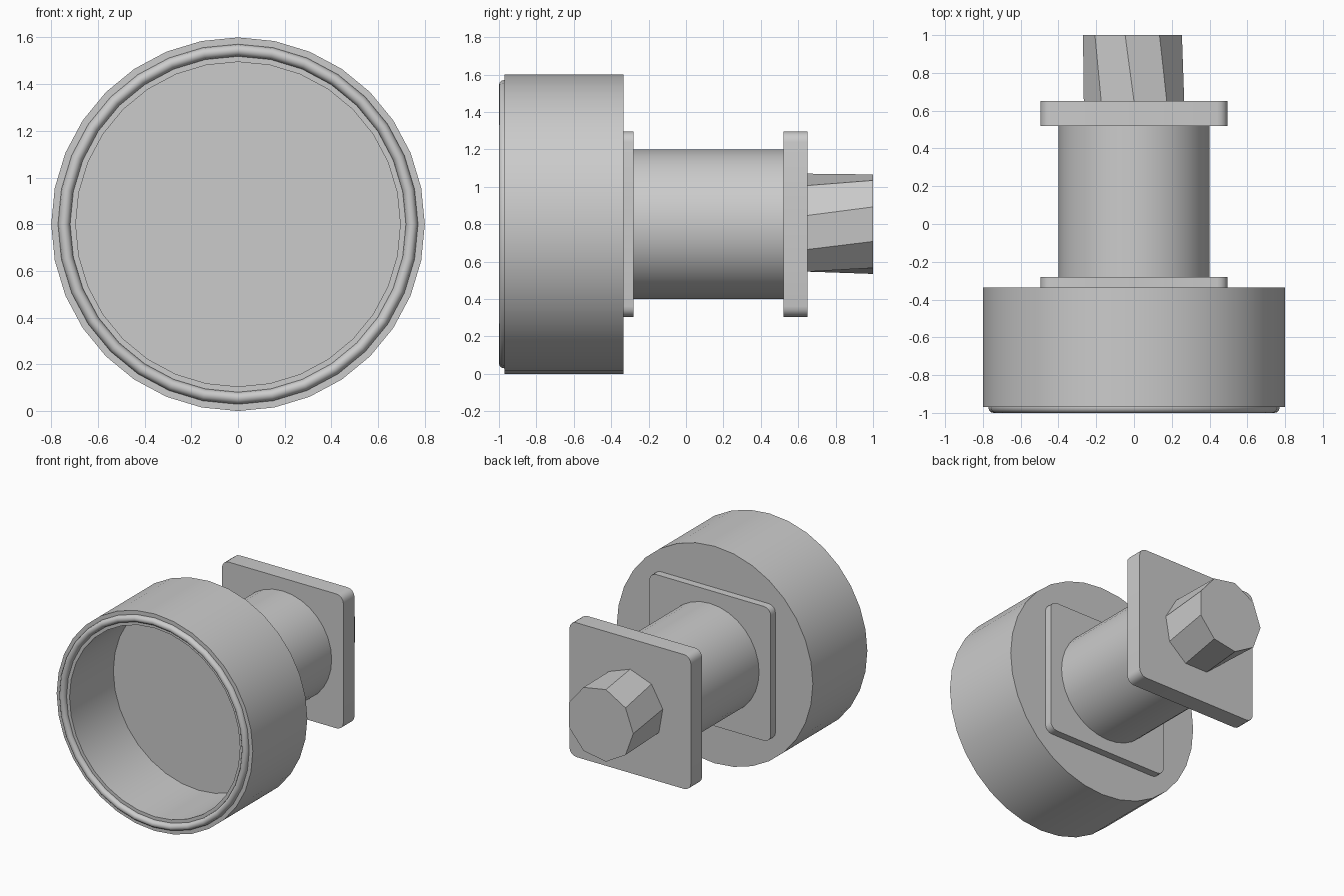
import bpy, bmesh
from math import sin, cos, pi, radians

if "Cube" in bpy.data.objects:
    bpy.data.objects.remove(bpy.data.objects["Cube"])

AXIS_Z = 0.8


def finish(name, bm, smooth=True):
    bmesh.ops.recalc_face_normals(bm, faces=bm.faces[:])
    mesh = bpy.data.meshes.new(name)
    bm.to_mesh(mesh)
    bm.free()
    obj = bpy.data.objects.new(name, mesh)
    bpy.context.collection.objects.link(obj)
    if smooth:
        bpy.ops.object.select_all(action='DESELECT')
        obj.select_set(True)
        bpy.context.view_layer.objects.active = obj
        bpy.ops.object.shade_smooth_by_angle(angle=radians(35))
    return obj


def loft(name, rings, cap=True, closed=False):
    """Skin rings of (x, y, z) points that all have the same count."""
    bm = bmesh.new()
    vs = [[bm.verts.new(p) for p in ring] for ring in rings]
    pairs = list(zip(vs, vs[1:])) + ([(vs[-1], vs[0])] if closed else [])
    for a, b in pairs:
        n = len(a)
        for i in range(n):
            j = (i + 1) % n
            bm.faces.new((a[i], a[j], b[j], b[i]))
    if cap:
        bm.faces.new(vs[0])
        bm.faces.new(vs[-1])
    return finish(name, bm)


def circle(r, y, n=32, start=0.0):
    return [(r * cos(start + 2 * pi * i / n), y,
             AXIS_Z + r * sin(start + 2 * pi * i / n)) for i in range(n)]


def rounded_square(half, r, y, steps=4):
    pts = []
    for k, (sx, sz) in enumerate(((1, 1), (-1, 1), (-1, -1), (1, -1))):
        for s in range(steps + 1):
            a = pi / 2 * (k + s / steps)
            pts.append((sx * (half - r) + r * cos(a), y,
                        AXIS_Z + sz * (half - r) + r * sin(a)))
    return pts


# Hollow cup: back face, outer wall, front lip, inner wall, floor
loft("cup", [circle(0.8, -0.335), circle(0.8, -0.97),
             circle(0.695, -0.97), circle(0.695, -0.46)])

# Rounded bead around the lip
loft("lip_bead", [circle(0.745 + 0.026 * cos(2 * pi * k / 12),
                         -0.97 + 0.03 * sin(2 * pi * k / 12))
                  for k in range(12)], cap=False, closed=True)

# Square mounting plates
for name, y0, y1 in (("front_plate", -0.335, -0.28), ("rear_plate", 0.52, 0.65)):
    loft(name, [rounded_square(0.495, 0.055, y) for y in (y0, y1)])

# Neck between the plates
loft("neck", [circle(0.4, -0.28), circle(0.4, 0.52)])

# Nine-sided, slightly twisted rear stub
loft("rear_stub", [circle(0.27, 0.65, 9, radians(90)),
                   circle(0.27, 1.0, 9, radians(100))]).data.shade_smooth()
stub = bpy.data.objects["rear_stub"]
bpy.ops.object.shade_smooth_by_angle(angle=radians(45))
